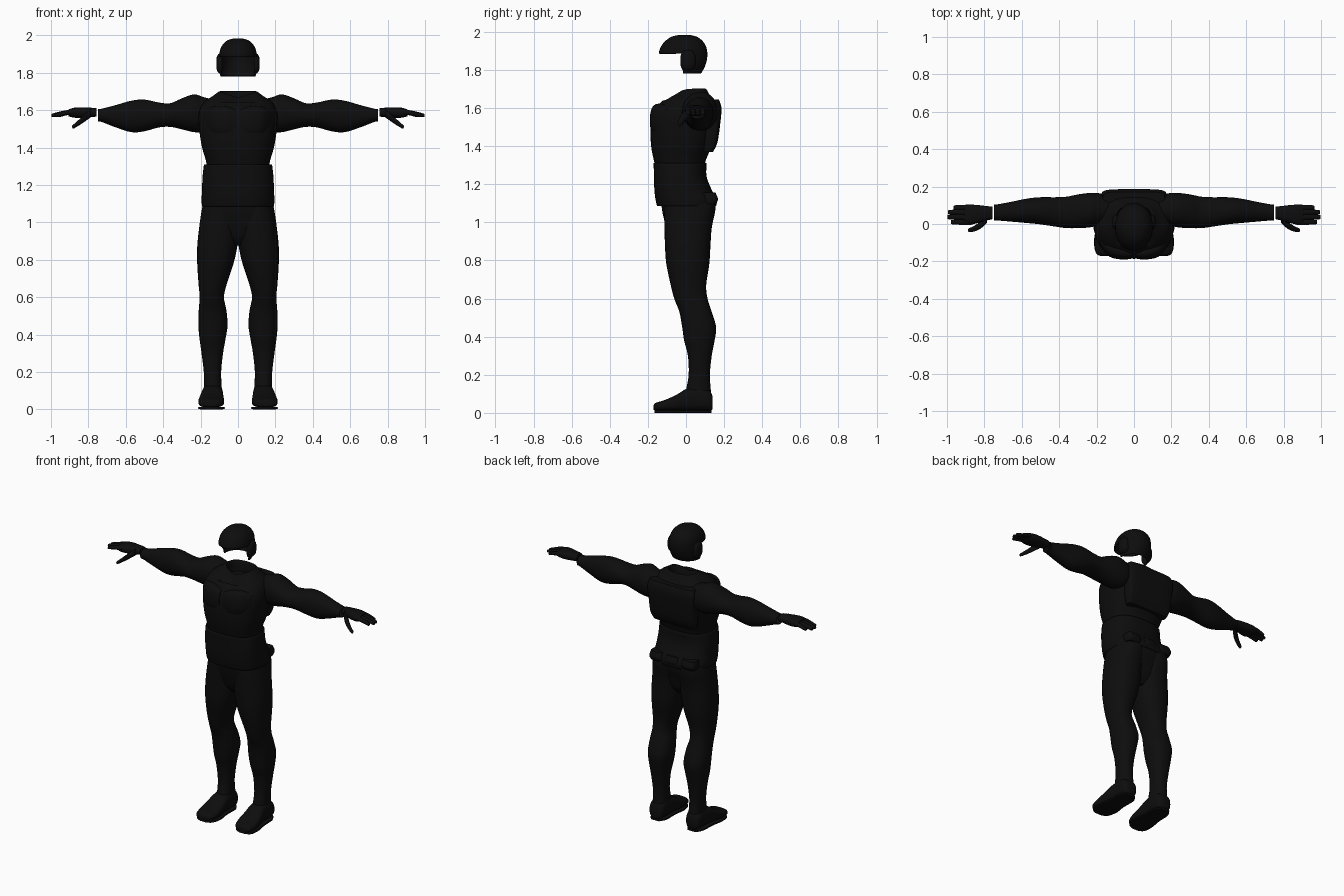
import bpy, bmesh, math
from mathutils import Vector

black = bpy.data.materials.new("matte black")
black.diffuse_color = (0.004, 0.004, 0.004, 1)


def finish(name, bm, mirror=False, thickness=0, angle=40):
    bmesh.ops.recalc_face_normals(bm, faces=bm.faces)
    me = bpy.data.meshes.new(name)
    bm.to_mesh(me)
    bm.free()
    ob = bpy.data.objects.new(name, me)
    bpy.context.collection.objects.link(ob)
    me.materials.append(black)
    if mirror:
        ob.modifiers.new("mirror", 'MIRROR').use_mirror_merge = False
    if thickness:
        m = ob.modifiers.new("shell", 'SOLIDIFY')
        m.thickness = thickness
    bpy.ops.object.select_all(action='DESELECT')
    ob.select_set(True)
    bpy.context.view_layer.objects.active = ob
    bpy.ops.object.shade_smooth_by_angle(angle=math.radians(angle))
    return ob


def spline(rows, steps):
    """Smoothly interpolate section rows."""
    out = []
    for i in range(len(rows) - 1):
        p0, p1 = rows[max(i - 1, 0)], rows[i]
        p2, p3 = rows[i + 1], rows[min(i + 2, len(rows) - 1)]
        for k in range(steps):
            t = k / steps
            out.append([b + 0.5 * t * (c - a + t * (2*a - 5*b + 4*c - d + t * (3*(b - c) + d - a)))
                        for a, b, c, d in zip(p0, p1, p2, p3)])
    return out + [rows[-1]]


def loft(axis, rows, sides=28, power=2.3, caps=(True, True), steps=4):
    """Rows: position along axis, then min and max of the two other axes."""
    bm = bmesh.new()
    rings = []
    for t, a0, a1, b0, b1 in spline(rows, steps):
        ring = []
        for k in range(sides):
            c, s = math.cos(2*math.pi*k/sides), math.sin(2*math.pi*k/sides)
            c = math.copysign(abs(c) ** (2/power), c)
            s = math.copysign(abs(s) ** (2/power), s)
            co = [(a0 + a1)/2 + (a1 - a0)/2*c, (b0 + b1)/2 + (b1 - b0)/2*s]
            co.insert("xyz".index(axis), t)
            ring.append(bm.verts.new(co))
        rings.append(ring)
    for r, q in zip(rings, rings[1:]):
        for k in range(sides):
            j = (k + 1) % sides
            bm.faces.new((r[k], r[j], q[j], q[k]))
    for cap, ring in zip(caps, (rings[0], rings[-1])):
        if cap:
            bm.faces.new(ring)
    return bm


def tube(path, radii, flat=0.85):
    """Digit with rounded end along the path, mostly in x."""
    rows = []
    for (x, y, z), r in zip(path, radii):
        rows.append((x, y - r, y + r, z - r*flat, z + r*flat))
    x, y0, y1, z0, z1 = rows[-1]
    ym, zm, r = (y0 + y1)/2, (z0 + z1)/2, (y1 - y0)/2
    rows.append((x + r*0.6, ym - r*0.5, ym + r*0.5, zm - r*0.4, zm + r*0.4))
    return loft('x', rows, sides=12, power=2, steps=3)


# Torso with open, recessed collar that dips at the front
bm = loft('z', [
    (1.06, -.18, .18, -.12, .14), (1.13, -.18, .18, -.13, .14), (1.22, -.172, .172, -.14, .105),
    (1.31, -.168, .168, -.165, .10), (1.40, -.192, .192, -.183, .135), (1.50, -.208, .208, -.185, .16),
    (1.58, -.21, .21, -.172, .165), (1.64, -.185, .185, -.12, .145), (1.675, -.135, .135, -.075, .12),
    (1.70, -.10, .10, -.04, .105), (1.69, -.09, .09, -.03, .095), (1.63, -.08, .08, -.02, .09)],
    sides=48, power=2.5)
for v in bm.verts:
    if v.co.z > 1.64 and v.co.y < 0.04:
        v.co.z -= 0.035 * min(1, (0.04 - v.co.y) / 0.07) * max(0, 1 - abs(v.co.x) / 0.11)
finish("torso", bm)

# Chest plates on the front, and the shoulder blade panel behind
bm = loft('x', [(.012, -.185, -.13, 1.47, 1.60), (.06, -.19, -.11, 1.45, 1.62),
                (.13, -.175, -.08, 1.46, 1.62), (.18, -.12, -.05, 1.49, 1.60)])
finish("chest_plate", bm, True)
bm = loft('z', [(1.37, -.15, .15, .09, .142), (1.42, -.165, .165, .09, .165), (1.52, -.17, .17, .09, .18),
                (1.60, -.175, .175, .09, .186), (1.645, -.165, .165, .09, .172)], sides=40, power=5)
finish("back_panel", bm)

# Loose lower vest
bm = loft('z', [(1.085, -.192, .192, -.152, .158), (1.12, -.195, .195, -.16, .162),
                (1.17, -.192, .192, -.166, .135), (1.24, -.19, .19, -.168, .108),
                (1.31, -.182, .182, -.17, .108)], sides=48, power=2.6, caps=(False, False))
finish("lower_vest", bm, thickness=0.008)
# Belt pouches at the back
for x in (-0.12, 0, 0.12):
    bm = loft('z', [(1.095, x - .045, x + .045, .08, .155), (1.12, x - .05, x + .05, .08, .168),
                    (1.155, x - .045, x + .045, .08, .155)], sides=20, power=4)
    finish("belt_pouch", bm)

# Hips and legs
bm = loft('z', [(.875, -.05, .05, -.05, .07), (.92, -.13, .13, -.085, .105), (.99, -.19, .19, -.108, .125),
                (1.06, -.19, .19, -.125, .15), (1.12, -.185, .185, -.13, .155)], sides=40)
finish("hips", bm)
bm = loft('z', [
    (.06, .085, .185, -.01, .13), (.12, .087, .182, .00, .13), (.20, .09, .183, .014, .125),
    (.30, .08, .195, .01, .135), (.38, .066, .206, -.01, .15), (.45, .056, .212, -.02, .158),
    (.53, .062, .21, -.035, .135), (.60, .075, .205, -.062, .113), (.67, .06, .211, -.08, .106),
    (.78, .024, .218, -.103, .122), (.87, .004, .218, -.11, .128), (.97, -.005, .208, -.113, .135),
    (1.07, -.005, .193, -.115, .155), (1.12, .0, .18, -.11, .15)], sides=32)
finish("leg", bm, True)

# Feet splayed slightly outwards, on thin soles
bm = loft('y', [
    (-.17, .12, .18, .016, .04), (-.158, .092, .202, .012, .053), (-.11, .075, .212, .01, .068),
    (-.05, .076, .206, .01, .095), (0, .08, .196, .01, .125), (.05, .08, .192, .01, .135),
    (.10, .082, .19, .01, .13), (.13, .092, .182, .012, .11), (.14, .11, .165, .02, .08)],
    sides=28, power=2.8)
finish("foot", bm, True)
bm = loft('y', [(-.165, .12, .175, 0, .014), (-.145, .085, .207, 0, .014), (-.08, .07, .213, 0, .014),
                (.0, .08, .2, 0, .014), (.09, .08, .195, 0, .014), (.135, .105, .17, 0, .014)],
          sides=20, power=6)
finish("sole", bm, True)

# Arm sleeve, open at the wrist
bm = loft('x', [
    (.12, .0, .14, 1.51, 1.655), (.18, -.005, .163, 1.485, 1.668), (.235, -.018, .166, 1.482, 1.684),
    (.30, -.022, .158, 1.497, 1.663), (.36, -.022, .146, 1.51, 1.637), (.42, -.014, .143, 1.508, 1.64),
    (.50, -.002, .143, 1.487, 1.656), (.57, .005, .136, 1.482, 1.65), (.66, .013, .118, 1.51, 1.625),
    (.73, .019, .105, 1.537, 1.607), (.748, .02, .103, 1.54, 1.605)], sides=32, power=2.1,
    caps=(False, False))
finish("arm", bm, True, thickness=0.004)

# Hands: palm, four fingers and thumb
bm = loft('x', [(.757, .026, .093, 1.565, 1.61), (.79, .018, .096, 1.562, 1.613),
                (.84, .004, .102, 1.558, 1.615), (.88, -.004, .103, 1.56, 1.612),
                (.905, .002, .098, 1.567, 1.604)], sides=24, power=2.5)
finish("palm", bm, True)
for name, y, tip in (("index_finger", .010, .972), ("middle_finger", .037, .99),
                     ("ring_finger", .063, .987), ("little_finger", .088, .958)):
    bm = tube([(.87, y, 1.59), ((.87 + tip)/2, y, 1.585), (tip, y, 1.572)], (.0155, .0145, .012))
    finish(name, bm, True)
bm = tube([(.785, .03, 1.585), (.82, -.005, 1.558), (.855, -.025, 1.53), (.88, -.033, 1.512)],
          (.022, .02, .015, .011), flat=1)
finish("thumb", bm, True)

# Helmet shell with open face and brim
bm = loft('z', [
    (1.78, -.094, .094, -.11, .078), (1.81, -.1, .1, -.13, .096), (1.85, -.102, .102, -.14, .109),
    (1.885, -.101, .101, -.143, .112), (1.92, -.096, .096, -.132, .106), (1.95, -.082, .082, -.11, .088),
    (1.973, -.056, .056, -.076, .058), (1.983, -.022, .022, -.036, .02)],
    sides=48, power=2.1, caps=(False, True))
gone = [f for f in bm.faces if f.calc_center_median().y < -0.022 and f.calc_center_median().z < 1.885]
bmesh.ops.delete(bm, geom=gone, context='FACES')
finish("helmet", bm, thickness=0.008)
# Ear covers on the helmet
bm = loft('x', [(.085, -.03, .05, 1.79, 1.905), (.105, -.027, .047, 1.80, 1.90),
                (.115, -.01, .03, 1.82, 1.88)], sides=24, power=2.6)
finish("ear_cover", bm, True)
